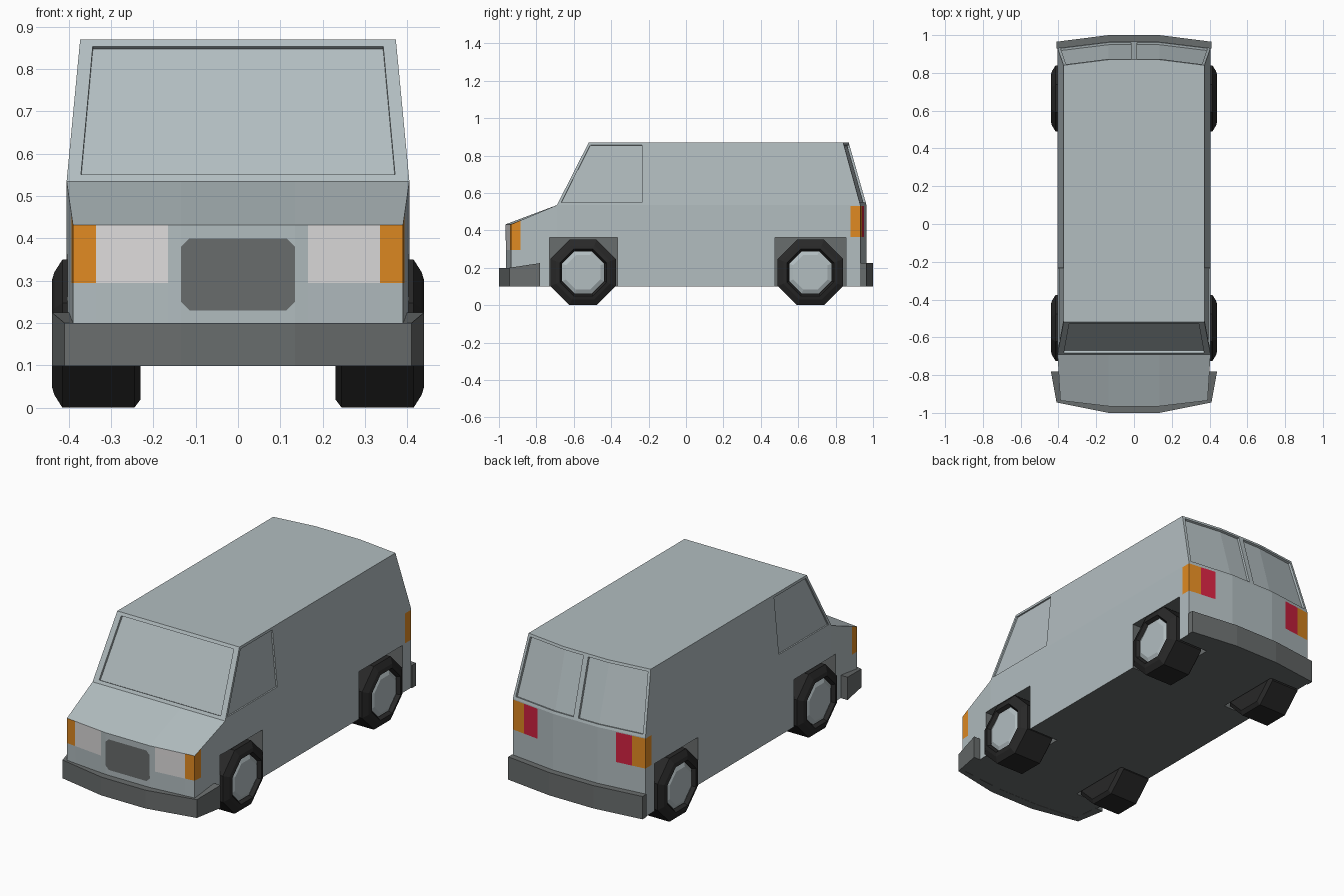
import bpy, bmesh, math
from mathutils import Vector

if "Cube" in bpy.data.objects:
    bpy.data.objects.remove(bpy.data.objects["Cube"])


def mat(name, rgb):
    m = bpy.data.materials.new(name)
    lin = [((c / 255 + 0.055) / 1.055) ** 2.4 for c in rgb]
    m.diffuse_color = (*lin, 1)
    m.use_nodes = True
    m.node_tree.nodes["Principled BSDF"].inputs["Base Color"].default_value = m.diffuse_color
    return m


PAINT, TRIM, AMBER, LAMP, RED = range(5)
MATS = [mat("grey_paint", (178, 189, 192)), mat("dark_trim", (105, 109, 109)),
        mat("amber_lamp", (224, 138, 34)), mat("pale_headlamp", (222, 220, 220)),
        mat("red_lamp", (208, 34, 64))]
TYRE = mat("black_rubber", (40, 40, 40))


def make(name, bm, mats):
    me = bpy.data.meshes.new(name)
    bm.to_mesh(me)
    bm.free()
    for m in mats:
        me.materials.append(m)
    ob = bpy.data.objects.new(name, me)
    bpy.context.collection.objects.link(ob)
    return ob


# Body: side profile rows (y at centre, y at corner, z, half width), lofted over x
ROWS = [(-.96, -.935, .10, .39), (-.965, -.935, .432, .39), (-.69, -.69, .535, .405),
        (-.52, -.52, .87, .373), (-.22, -.22, .87, .373), (.87, .84, .87, .373),
        (.965, .932, .535, .405), (.965, .932, .10, .405), (-.69, -.69, .10, .405)]
bm = bmesh.new()
grid = []
for yc, ye, z, w in ROWS:
    xs = ((-w, ye), (-.135, yc), (0, yc), (.135, yc), (w, ye))
    grid.append([bm.verts.new((x, y, z)) for x, y in xs])
strips = []
for i in range(len(ROWS)):
    a, b = grid[i], grid[(i + 1) % len(ROWS)]
    strips.append([bm.faces.new((a[j], a[j + 1], b[j + 1], b[j])) for j in range(4)])
side_windows = []
for col, s in ((0, -1), (4, 1)):
    g = [row[col] for row in grid]
    m = bm.verts.new((s * .405, -.22, .535))
    bm.faces.new((g[8], g[0], g[1], g[2]))
    side_windows.append(bm.faces.new((g[2], g[3], g[4], m)))
    bm.faces.new((m, g[4], g[5], g[6]))
    bm.faces.new((g[8], g[2], m, g[6], g[7]))
bmesh.ops.recalc_face_normals(bm, faces=bm.faces)
bm.normal_update()


def recess(faces, border, depth, squeeze=1):
    """Sink a window pane behind a flush frame."""
    kw = dict(use_boundary=True, use_even_offset=True)
    bmesh.ops.inset_region(bm, faces=faces, thickness=border, depth=0, **kw)
    for v in {v for f in faces for v in f.verts}:
        if abs(v.co.x) > .2:
            v.co.x *= squeeze
    bm.normal_update()
    bmesh.ops.inset_region(bm, faces=faces, thickness=.0005, depth=-depth, **kw)
    bm.normal_update()


recess(strips[2], .018, .012, .963)          # windscreen
recess(strips[5][:2], .015, .012)            # rear door windows
recess(strips[5][2:], .015, .012)
for f in side_windows:
    recess([f], .014, .008)


def front(c, n):
    return n.y < -.7 and c.z < .45


def rear(c, n):
    return n.y > .7 and c.z < .535


def side(c, n):
    return abs(n.x) > .9 and c.z < .5


def grille(c, n):
    return front(c, n) and abs(c.x) < .135 and .23 < c.z < .40


def cut(test, co, no):
    """Slice the faces passing the test along a plane."""
    bm.normal_update()
    fs = [f for f in bm.faces if test(f.calc_center_median(), f.normal)]
    geom = fs + list({e for f in fs for e in f.edges}) + list({v for f in fs for v in f.verts})
    bmesh.ops.bisect_plane(bm, geom=geom, dist=1e-5, plane_co=co, plane_no=Vector(no).normalized())


# Lamp and grille outlines cut into the body
for s in (-1, 1):
    for x in (.165, .335):
        cut(front, (s * x, 0, 0), (1, 0, 0))
    for x in (.24, .33):
        cut(rear, (s * x, 0, 0), (1, 0, 0))
for z in (.23, .295, .40):
    cut(front, (0, 0, z), (0, 0, 1))
for z in (.365, .53):
    cut(rear, (0, 0, z), (0, 0, 1))
for sx in (-1, 1):
    for sz in (-1, 1):
        cut(grille, (sx * .115, 0, .315 + sz * .085), (sx, 0, sz))
for y in (-.885, .88):
    cut(side, (0, y, 0), (0, 1, 0))
cut(lambda c, n: side(c, n) and c.y < -.885, (0, 0, .295), (0, 0, 1))
for z in (.365, .53):
    cut(lambda c, n: side(c, n) and c.y > .88, (0, 0, z), (0, 0, 1))

# Colours by position
bm.normal_update()
for f in bm.faces:
    c, n = f.calc_center_median(), f.normal
    a = abs(c.x)
    k = PAINT
    if n.z < -.9 and c.z < .11:
        k = TRIM
    elif grille(c, n) and a + abs(c.z - .315) < .2:
        k = TRIM
    elif front(c, n) and c.z > .295 and a > .165:
        k = AMBER if a > .335 else LAMP
    elif rear(c, n) and .365 < c.z < .53 and a > .24:
        k = AMBER if a > .33 else RED
    elif side(c, n) and ((c.y < -.885 and c.z > .295) or (c.y > .88 and .365 < c.z < .53)):
        k = AMBER
    f.material_index = k
body = make("van_body", bm, MATS)

# Wheel arches: four boxes cut out of the body
bm = bmesh.new()
for s in (-1, 1):
    for y0, y1 in ((-.73, -.365), (.475, .855)):
        vs = bmesh.ops.create_cube(bm, size=1)["verts"]
        for v in vs:
            v.co = (s * (.36 + v.co.x * .28), (y0 + y1) / 2 + v.co.y * (y1 - y0), .2 + v.co.z * .325)
bmesh.ops.recalc_face_normals(bm, faces=bm.faces)
for f in bm.faces:
    f.material_index = TRIM
cutter = make("arch_cutter", bm, MATS)
cutter.hide_render = True
mod = body.modifiers.new("arches", "BOOLEAN")
mod.operation, mod.solver, mod.object = "DIFFERENCE", "EXACT", cutter
bpy.context.view_layer.objects.active = body
bpy.ops.object.modifier_apply(modifier=mod.name)
bpy.data.objects.remove(cutter)


# Bumpers: plan outlines (half given, mirrored) with a top height per point
def bumper(name, outer, inner, tops):
    bm = bmesh.new()
    cols = []
    data = list(zip(outer, inner, tops))
    for s, seq in ((1, data), (-1, data[::-1])):
        for (xo, yo), (xi, yi), t in seq:
            cols.append([bm.verts.new(p) for p in ((s * xo, yo, .099), (s * xo, yo, t),
                                                   (s * xi, yi, t), (s * xi, yi, .099))])
    for a, b in zip(cols, cols[1:]):
        for k in range(4):
            bm.faces.new((a[k], a[(k + 1) % 4], b[(k + 1) % 4], b[k]))
    bm.faces.new(cols[0])
    bm.faces.new(cols[-1])
    bmesh.ops.recalc_face_normals(bm, faces=bm.faces)
    make(name, bm, [MATS[TRIM]])


bumper("front_bumper", [(.44, -.78), (.41, -.945), (.135, -1)],
       [(.39, -.78), (.38, -.925), (.13, -.95)], (.225, .2, .2))
bumper("rear_bumper", [(.41, .93), (.41, .965), (.135, 1)],
       [(.39, .93), (.38, .925), (.13, .95)], (.225, .225, .225))


# Wheels: eight-sided lathes about the x axis
def lathe(name, prof, s, y, material):
    bm = bmesh.new()
    rings = []
    for x, r in prof:
        r /= math.cos(math.pi / 8)
        angles = [(k + .5) * math.pi / 4 for k in range(8)]
        rings.append([bm.verts.new((s * x, y + r * math.cos(t), .175 + r * math.sin(t))) for t in angles])
    for a, b in zip(rings, rings[1:]):
        for k in range(8):
            bm.faces.new((a[k], a[(k + 1) % 8], b[(k + 1) % 8], b[k]))
    bm.faces.new(rings[0])
    bm.faces.new(rings[-1])
    bmesh.ops.recalc_face_normals(bm, faces=bm.faces)
    make(name, bm, [material])


for s, sn in ((-1, "left"), (1, "right")):
    for y, yn in ((-.55, "front"), (.665, "rear")):
        lathe(f"{yn}_{sn}_tyre", [(.23, .155), (.245, .175), (.415, .175), (.434, .145),
                                  (.44, .125), (.42, .115)], s, y, TYRE)
        lathe(f"{yn}_{sn}_hub", [(.41, .112), (.422, .112), (.432, .092)], s, y, MATS[PAINT])
